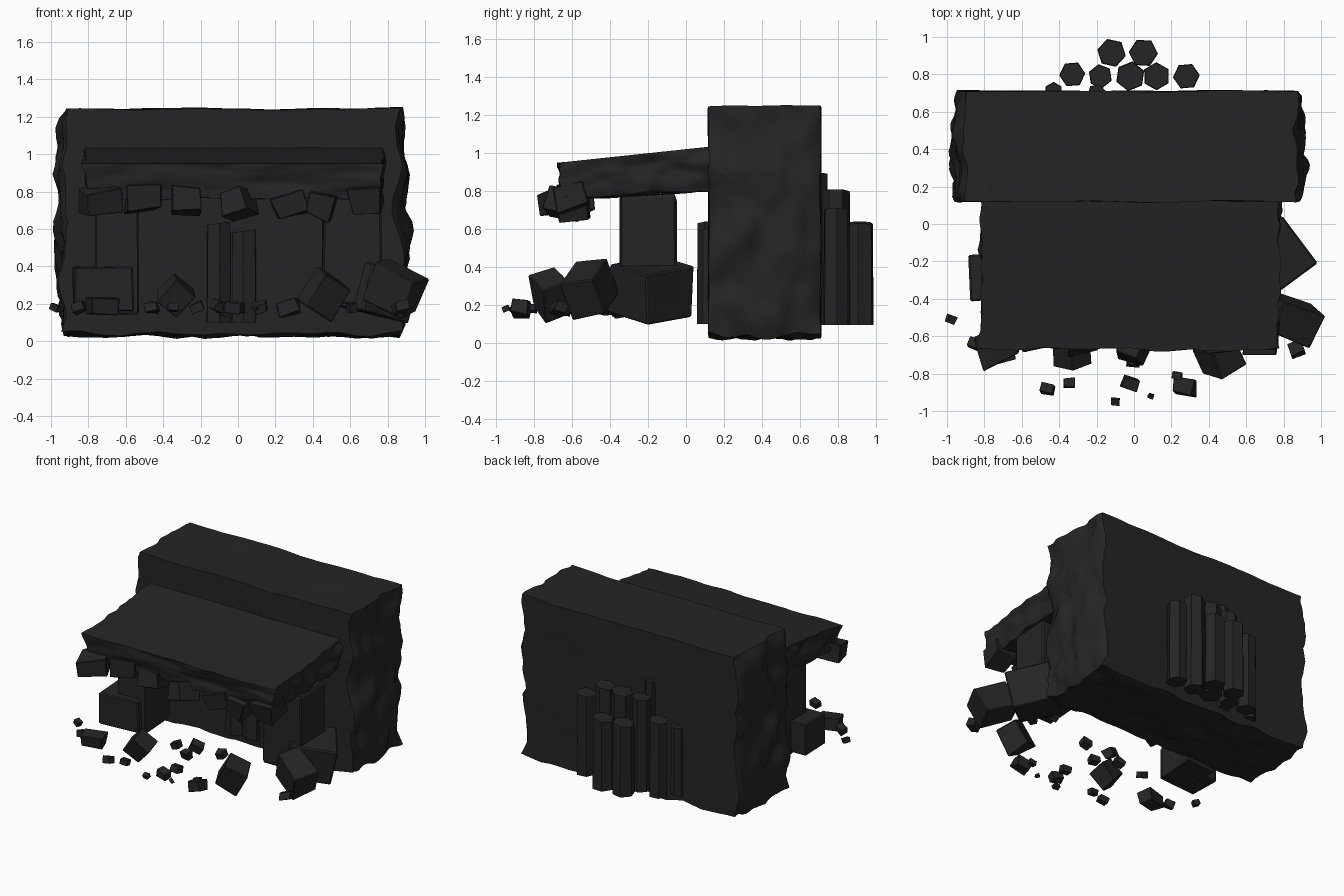
import bpy, bmesh, math, random
from mathutils import Vector, Matrix, Euler, noise

random.seed(7)
if "Cube" in bpy.data.objects:
    bpy.data.objects.remove(bpy.data.objects["Cube"])

stone = bpy.data.materials.new("charcoal stone")
stone.use_nodes = True
stone.diffuse_color = (0.018, 0.018, 0.018, 1)
bsdf = stone.node_tree.nodes["Principled BSDF"]
bsdf.inputs["Base Color"].default_value = stone.diffuse_color
bsdf.inputs["Roughness"].default_value = 0.9


def finish(bm, name, angle=30):
    bmesh.ops.recalc_face_normals(bm, faces=bm.faces)
    mesh = bpy.data.meshes.new(name)
    bm.to_mesh(mesh)
    bm.free()
    mesh.materials.append(stone)
    obj = bpy.data.objects.new(name, mesh)
    bpy.context.collection.objects.link(obj)
    bpy.ops.object.select_all(action="DESELECT")
    obj.select_set(True)
    bpy.context.view_layer.objects.active = obj
    bpy.ops.object.shade_smooth_by_angle(angle=math.radians(angle))
    return obj


def wobble(*p):
    return noise.noise(Vector(p)) + 0.4 * noise.noise(Vector(p) * 2.3)


def slab(name, shape):
    """Finely divided unit cube whose points are placed by a shape rule."""
    bm = bmesh.new()
    bmesh.ops.create_cube(bm, size=2)
    bmesh.ops.subdivide_edges(bm, edges=bm.edges, cuts=23, use_grid_fill=True)
    for v in bm.verts:
        v.co = shape(*v.co)
    return finish(bm, name, 40)


def rock(name, centre, size, turn=(0, 0, 0), jitter=0.09):
    """Chipped block with uneven corners."""
    bm = bmesh.new()
    bmesh.ops.create_cube(bm, size=1)
    for v in bm.verts:
        v.co += Vector([random.uniform(-jitter, jitter) for _ in range(3)])
    bmesh.ops.bevel(bm, geom=bm.edges[:], offset=0.03, segments=1, affect="EDGES")
    place = Matrix.LocRotScale(Vector(centre), Euler([math.radians(a) for a in turn]), Vector(size))
    bmesh.ops.transform(bm, matrix=place, verts=bm.verts)
    return finish(bm, name, 15)


def column(name, x, y, radius, low, top, turn):
    """Six-sided basalt column with a slightly tilted top."""
    bm = bmesh.new()
    bmesh.ops.create_cone(bm, cap_ends=True, segments=6, radius1=radius,
                          radius2=radius * 0.95, depth=1)
    bmesh.ops.rotate(bm, matrix=Matrix.Rotation(turn, 3, "Z"), verts=bm.verts)
    for v in bm.verts:
        v.co.z = top + v.co.x * 0.15 - 0.01 if v.co.z > 0 else low
        v.co.x += x
        v.co.y += y
    return finish(bm, name, 20)


# Main wall: flat front, back and top, broken ends and underside
def wall_shape(x, y, z):
    px, py, pz = x * 0.89 - 0.03, 0.415 + y * 0.295, 0.64 + z * 0.602
    if abs(x) > 0.99:
        bulge = 0.04 * (1 - y * y) ** 0.5 * (1 - z * z) ** 0.5
        px += x * (bulge + 0.055 * wobble(py * 5, pz * 5, x * 3))
    if z < -0.99:
        pz += 0.03 * wobble(px * 5, py * 7, 2) - 0.005 * (1 - y * y)
    if z > 0.99:
        pz += 0.014 * wobble(px * 3, py * 2, 8)
    if abs(y) > 0.99:
        py += y * 0.008 * wobble(px * 3, pz * 3, y)
    return Vector((px, py, pz))


# Canopy: sloping slab with a ragged front and ends
def canopy_shape(x, y, z):
    px, py = x * 0.80 - 0.02, -0.27 + y * 0.40
    t = (y + 1) / 2
    top, low = 0.95 + 0.085 * t, 0.76 + 0.05 * t
    pz = low + (top - low) * (z + 1) / 2
    if abs(x) > 0.99:
        px += x * (0.035 * wobble(py * 7, pz * 9, x * 5) - 0.03 * (1 - z) / 2)
    if y < -0.99:
        py += 0.025 * wobble(px * 6, pz * 10, 4) + 0.035 * (1 - z) / 2
    if z < -0.99:
        pz += 0.02 * wobble(px * 6, py * 6, 9)
    return Vector((px, py, pz))


slab("main_wall", wall_shape)
slab("canopy", canopy_shape)

# Supports under the canopy
rock("left_pillar", (-0.645, -0.20, 0.46), (0.23, 0.30, 0.62), jitter=0.02)
rock("right_pillar", (0.61, -0.20, 0.49), (0.31, 0.29, 0.57), jitter=0.03)

# Columns behind and in front of the wall
back_columns = [(-0.43, 0.71, 0.05, 0.62), (-0.33, 0.80, 0.07, 0.67),
                (-0.18, 0.79, 0.065, 0.80), (-0.20, 0.70, 0.05, 0.90),
                (-0.12, 0.915, 0.078, 0.64), (-0.02, 0.79, 0.08, 0.80),
                (0.05, 0.915, 0.078, 0.63), (0.12, 0.79, 0.075, 0.81),
                (0.28, 0.79, 0.072, 0.71)]
for i, (x, y, r, top) in enumerate(back_columns):
    column(f"back_column_{i + 1}", x, y, r, 0.095, top, i * 0.6)
column("front_column_left", -0.105, 0.13, 0.073, 0.1, 0.64, 0.1)
column("front_column_right", 0.035, 0.13, 0.073, 0.1, 0.60, -0.1)

# Blocks hanging along the canopy lip
for i, (x, y, z, w) in enumerate([(-0.74, -0.66, 0.75, 0.19), (-0.51, -0.58, 0.76, 0.17),
                                  (-0.28, -0.60, 0.75, 0.15), (0.0, -0.64, 0.74, 0.14),
                                  (0.27, -0.59, 0.73, 0.17), (0.44, -0.60, 0.73, 0.14),
                                  (0.68, -0.60, 0.77, 0.16)]):
    rock(f"lip_block_{i + 1}", (x, y, z), (w, 0.17, 0.13),
         (random.uniform(-15, 15), random.uniform(-18, 18), random.uniform(-25, 25)))

# Large fallen blocks
rock("left_block", (-0.725, -0.28, 0.28), (0.31, 0.24, 0.24), (0, 0, 4), 0.03)
rock("right_block_back", (0.73, -0.19, 0.28), (0.33, 0.31, 0.27), (8, 12, 38), 0.05)
rock("right_block_front", (0.84, -0.51, 0.28), (0.26, 0.19, 0.22), (10, 28, -22), 0.06)
rock("front_block_right", (0.46, -0.71, 0.255), (0.17, 0.16, 0.21), (20, 25, 30), 0.06)
rock("front_block_left", (-0.33, -0.69, 0.245), (0.15, 0.14, 0.15), (25, 40, 20), 0.06)
rock("corner_block_left", (-0.72, -0.68, 0.19), (0.15, 0.11, 0.09), (5, 0, 15))

# Scattered rubble
rubble = [(-0.98, -0.51, 0.05), (-0.46, -0.88, 0.07), (-0.35, -0.85, 0.06),
          (-0.02, -0.85, 0.08), (-0.10, -0.95, 0.045), (0.09, -0.92, 0.03),
          (0.27, -0.87, 0.11), (0.23, -0.81, 0.05), (0.0, -0.73, 0.07),
          (0.87, -0.67, 0.08), (-0.85, -0.64, 0.07), (-0.22, -0.42, 0.07),
          (-0.07, -0.51, 0.07), (-0.09, -0.36, 0.09), (0.12, -0.37, 0.07),
          (0.51, -0.24, 0.05), (0.62, -0.35, 0.07), (-0.45, -0.45, 0.06)]
for i, (x, y, s) in enumerate(rubble):
    rock(f"rubble_{i + 1}", (x, y, 0.18), (s, s * 0.8, s * 0.7),
         [random.uniform(-25, 25) for _ in range(3)])
